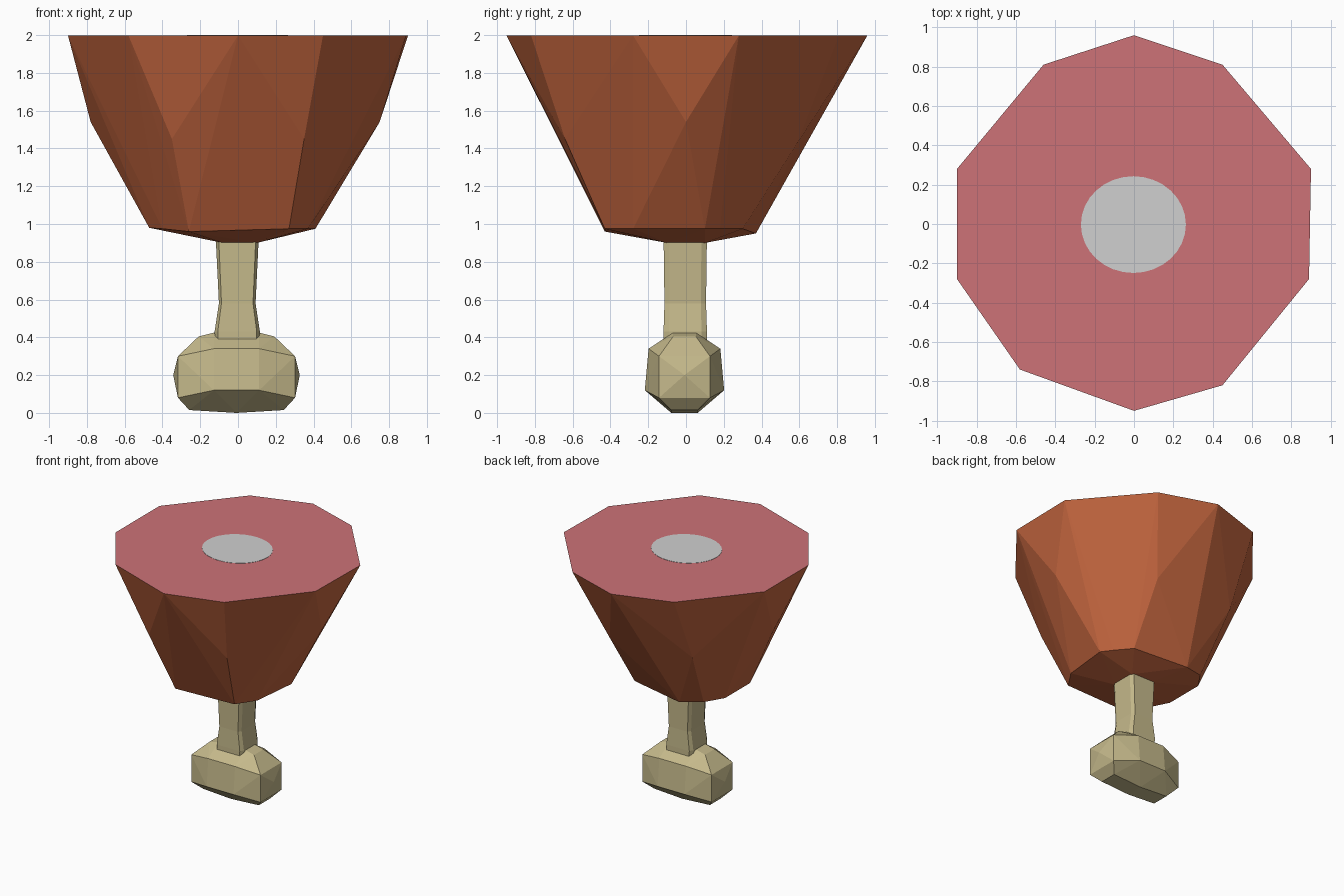
import bpy, bmesh, math

if "Cube" in bpy.data.objects:
    bpy.data.objects.remove(bpy.data.objects["Cube"])


def srgb(r, g, b):
    def lin(c):
        c /= 255
        return c / 12.92 if c <= 0.04045 else ((c + 0.055) / 1.055) ** 2.4
    return (lin(r), lin(g), lin(b), 1)


def material(name, rgb):
    m = bpy.data.materials.new(name)
    m.diffuse_color = srgb(*rgb)
    m.use_nodes = True
    m.node_tree.nodes["Principled BSDF"].inputs["Base Color"].default_value = m.diffuse_color
    return m


MEAT = material("roasted skin", (196, 102, 63))
CUT = material("pink cut meat", (205, 114, 119))
BONE = material("bone", (197, 185, 139))
MARROW = material("grey cut bone", (208, 208, 208))


def finish(name, bm, mats):
    bmesh.ops.recalc_face_normals(bm, faces=bm.faces)
    me = bpy.data.meshes.new(name)
    bm.to_mesh(me)
    bm.free()
    for m in mats:
        me.materials.append(m)
    ob = bpy.data.objects.new(name, me)
    bpy.context.collection.objects.link(ob)
    return ob


def hull(points):
    """Faceted convex solid around a set of corner points."""
    bm = bmesh.new()
    for p in points:
        bm.verts.new(p)
    bmesh.ops.convex_hull(bm, input=bm.verts[:])
    loose = [v for v in bm.verts if not v.link_faces]
    bmesh.ops.delete(bm, geom=loose, context='VERTS')
    bmesh.ops.dissolve_limit(bm, angle_limit=math.radians(1),
                             verts=bm.verts[:], edges=bm.edges[:])
    return bm


# Meat: flat ten-sided rim, faceted belly and small tapered underside
rim = [(0, .96), (.45, .81), (.9, .28), (.89, -.28), (.45, -.82),
       (0, -.95), (-.58, -.74), (-.9, -.28), (-.9, .28), (-.46, .81)]
belly = [(-.35, -.64, 1.45), (.35, -.64, 1.45), (.75, 0, 1.54), (.27, .59, 1.43),
         (-.45, .56, 1.45), (-.78, 0, 1.54), (-.2, .44, 1.16)]
base = [(-.26, -.43, .96), (.27, -.43, .975), (.37, -.28, .975), (.41, .1, .975),
        (.35, .18, .975), (.25, .3, .975), (-.2, .37, .95), (-.375, .31, .975),
        (-.47, .17, .98), (-.47, -.15, .98), (-.4, -.27, .975)]
tip = [(x, y, .9) for x in (-.08, .1) for y in (-.1, .1)]
bm = hull([(x, y, 1.998) for x, y in rim] + belly + base + tip)
bm.normal_update()
for f in bm.faces:
    f.material_index = 1 if f.normal.z > .9 and f.calc_center_median().z > 1.9 else 0
finish("meat", bm, [MEAT, CUT])

# Cut end of the bone: thin oval plate set in the top face
bm = bmesh.new()
bmesh.ops.create_cone(bm, cap_ends=True, segments=32, radius1=1, radius2=1, depth=.006)
for v in bm.verts:
    v.co = (v.co.x * .267 - .003, v.co.y * .246 - .003, v.co.z + 1.997)
finish("cut_bone_disc", bm, [MARROW])

# Bone shaft: chamfered square rings with a slight waist
bm = bmesh.new()
rings = []
for z, w, d in [(.36, .115, .115), (.43, .12, .115), (.58, .097, .11), (.95, .115, .115)]:
    quarter = [(w, .75 * d), (.86 * w, d)]
    loop = quarter + [(-x, y) for x, y in reversed(quarter)]
    loop += [(-x, -y) for x, y in loop]
    rings.append([bm.verts.new((x - .004, y - .004, z)) for x, y in loop])
for a, b in zip(rings, rings[1:]):
    for i in range(8):
        j = (i + 1) % 8
        bm.faces.new((a[i], a[j], b[j], b[i]))
bm.faces.new(rings[0])
bm.faces.new(rings[-1])
finish("bone_shaft", bm, [BONE])

# Bone knuckle: mirrored faceted lump
corner = [(.335, 0, .2), (.31, .135, .08), (.31, .135, .3), (.12, .21, .12),
          (.12, .19, .34), (.2, .06, .405), (.12, .06, .425), (.25, .07, .015), (0, .07, 0)]
points = {(sx * x - .008, sy * y - .008, z)
          for x, y, z in corner for sx in (-1, 1) for sy in (-1, 1)}
finish("bone_knuckle", hull(sorted(points)), [BONE])
